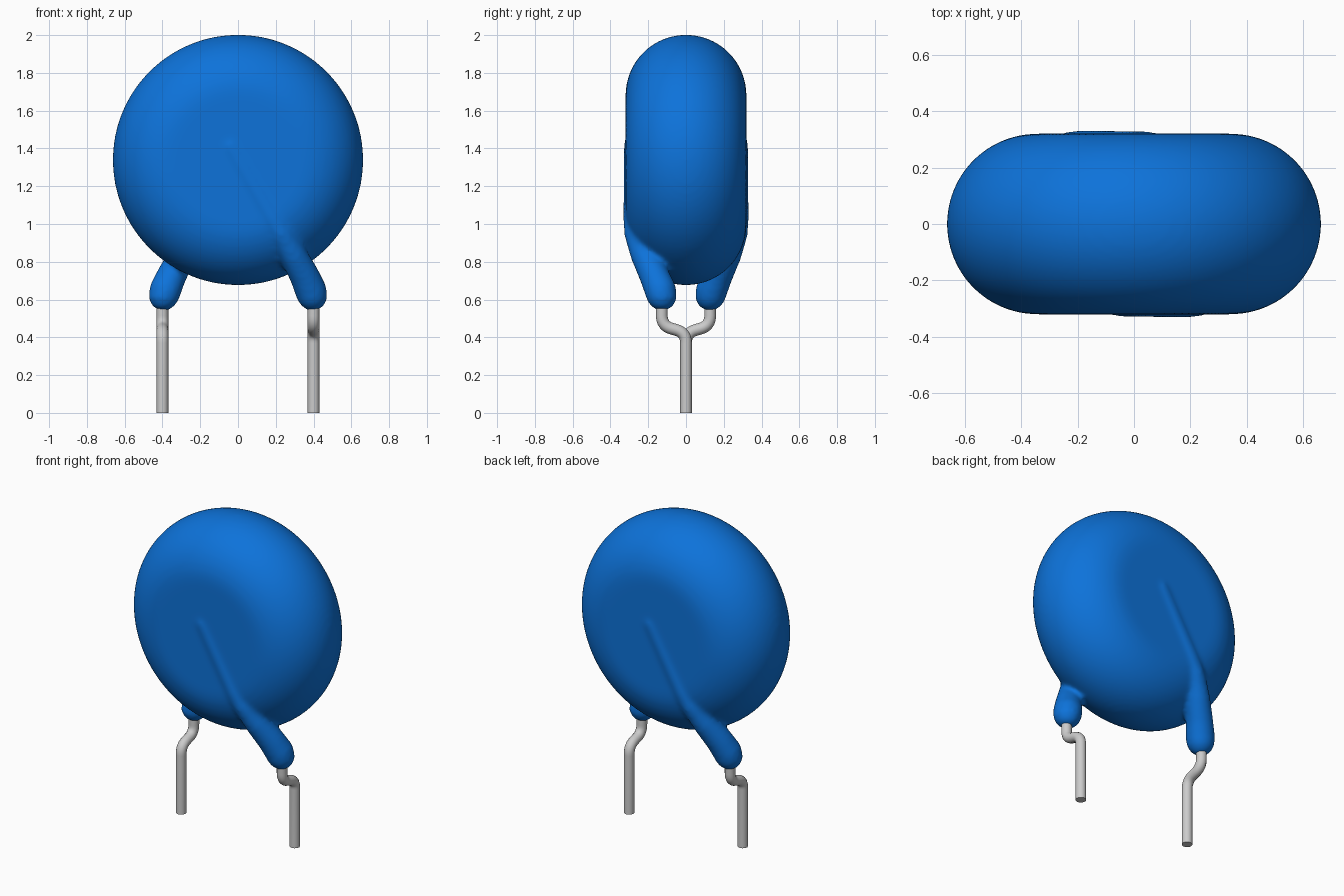
import bpy
import bmesh
import math
from mathutils import Matrix, Vector

default = bpy.data.objects.get("Cube")
if default:
    bpy.data.objects.remove(default)


def material(name, color, roughness):
    m = bpy.data.materials.new(name)
    m.use_nodes = True
    m.diffuse_color = color
    bsdf = m.node_tree.nodes["Principled BSDF"]
    bsdf.inputs["Base Color"].default_value = color
    bsdf.inputs["Roughness"].default_value = roughness
    return m


blue = material("blue coating", (0.004, 0.17, 0.7, 1), 0.5)
grey = material("tinned wire", (0.6, 0.6, 0.6, 1), 0.5)


def tube(name, points, radii, mat, sides=4):
    """Round tube through points, with a radius at each, as a mesh object."""
    curve = bpy.data.curves.new(name, "CURVE")
    curve.dimensions = "3D"
    curve.bevel_depth = 1
    curve.bevel_resolution = sides
    curve.use_fill_caps = True
    spline = curve.splines.new("POLY")
    spline.points.add(len(points) - 1)
    for p, co, r in zip(spline.points, points, radii):
        p.co = (*co, 1)
        p.radius = r
    obj = bpy.data.objects.new(name, curve)
    bpy.context.collection.objects.link(obj)
    bpy.ops.object.select_all(action="DESELECT")
    obj.select_set(True)
    bpy.context.view_layer.objects.active = obj
    bpy.ops.object.convert(target="MESH")
    obj = bpy.context.object
    obj.data.materials.clear()
    obj.data.materials.append(mat)
    return obj


def round_corners(corners, size, steps=8):
    """Replace the inner corners of a path with smooth bends."""
    pts = [Vector(c) for c in corners]
    path = [pts[0]]
    for a, b, c in zip(pts, pts[1:], pts[2:]):
        start = b + (a - b).normalized() * size
        end = b + (c - b).normalized() * size
        for i in range(steps + 1):
            t = i / steps
            path.append(start.lerp(b, t).lerp(b.lerp(end, t), t))
    return path + [pts[-1]]


# Coated disc: half profile with a full round rim, spun about the y axis
RADIUS, HALF, CENTRE = 0.663, 0.32, 1.339
bm = bmesh.new()
profile = [bm.verts.new((0, -HALF, 0))]
for i in range(25):
    a = math.pi * (i / 24 - 0.5)
    profile.append(bm.verts.new((RADIUS - HALF + HALF * math.cos(a), HALF * math.sin(a), 0)))
profile.append(bm.verts.new((0, HALF, 0)))
edges = [bm.edges.new(pair) for pair in zip(profile, profile[1:])]
bmesh.ops.spin(bm, geom=profile + edges, axis=(0, 1, 0), cent=(0, 0, 0),
               angle=math.tau, steps=96)
bmesh.ops.remove_doubles(bm, verts=bm.verts, dist=0.0005)
bmesh.ops.translate(bm, verts=bm.verts, vec=(0, 0, CENTRE))
bmesh.ops.recalc_face_normals(bm, faces=bm.faces)
mesh = bpy.data.meshes.new("coated_body")
bm.to_mesh(mesh)
bm.free()
body = bpy.data.objects.new("coated_body", mesh)
bpy.context.collection.objects.link(body)
mesh.materials.append(blue)

# Coated wire ridge running down each face into a rounded foot
ridge = [(-0.08, -0.22, 1.49, 0.04), (-0.04, -0.272, 1.41, 0.06),
         (0.18, -0.272, 1.03, 0.062), (0.23, -0.262, 0.95, 0.066),
         (0.29, -0.222, 0.84, 0.074), (0.35, -0.17, 0.73, 0.08),
         (0.385, -0.135, 0.65, 0.086), (0.395, -0.127, 0.6, 0.08),
         (0.395, -0.127, 0.565, 0.06), (0.395, -0.127, 0.545, 0.03)]
wire = [(0.4, 0, 0), (0.4, 0, 0.425), (0.4, -0.128, 0.46), (0.4, -0.128, 0.64)]
half_turn = Matrix.Rotation(math.pi, 4, "Z")
ridges = []
for side, turn in (("left", Matrix.Identity(4)), ("right", half_turn)):
    ridges.append(tube(side + "_ridge", [turn @ Vector(p[:3]) for p in ridge],
                       [p[3] for p in ridge], blue, 6))
    path = [turn @ p for p in round_corners(wire, 0.055)]
    leg = tube(side + "_lead_wire", path, [0.031] * len(path), grey)
    bpy.ops.object.shade_smooth_by_angle(angle=math.radians(40))

# Fuse disc and ridges into one skin with soft fillets
bpy.ops.object.select_all(action="DESELECT")
for obj in ridges + [body]:
    obj.select_set(True)
bpy.context.view_layer.objects.active = body
bpy.ops.object.join()
remesh = body.modifiers.new("fuse", "REMESH")
remesh.mode = "VOXEL"
remesh.voxel_size = 0.013
remesh.use_smooth_shade = True
smooth = body.modifiers.new("soften", "SMOOTH")
smooth.factor = 0.5
smooth.iterations = 14
